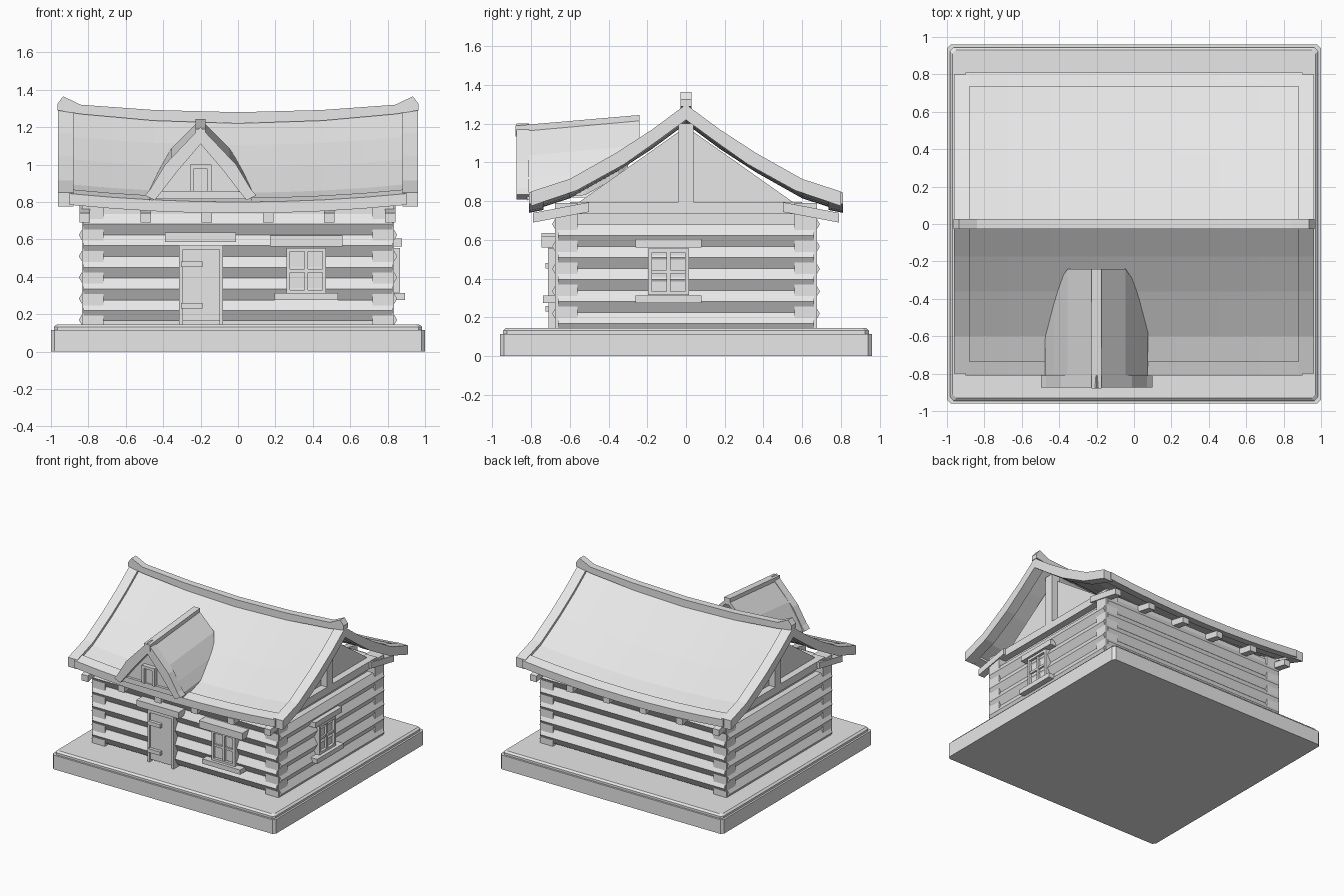
import bpy, bmesh
from mathutils import Vector

if "Cube" in bpy.data.objects:
    bpy.data.objects.remove(bpy.data.objects["Cube"], do_unlink=True)

GREY = (0.8, 0.8, 0.8, 1)
mat = bpy.data.materials.new("plain grey")
mat.use_nodes = True
mat.diffuse_color = GREY
mat.node_tree.nodes["Principled BSDF"].inputs["Base Color"].default_value = GREY


def loft(name, loops):
    """Solid skinned through matching closed loops, capped at both ends."""
    bm = bmesh.new()
    rings = [[bm.verts.new(Vector(p)) for p in loop] for loop in loops]
    n = len(rings[0])
    for a, b in zip(rings, rings[1:]):
        for i in range(n):
            j = (i + 1) % n
            bm.faces.new((a[i], a[j], b[j], b[i]))
    bm.faces.new(rings[0])
    bm.faces.new(rings[-1])
    bmesh.ops.recalc_face_normals(bm, faces=bm.faces)
    me = bpy.data.meshes.new(name)
    bm.to_mesh(me)
    bm.free()
    me.materials.append(mat)
    ob = bpy.data.objects.new(name, me)
    bpy.context.scene.collection.objects.link(ob)
    return ob


def box(name, x0, x1, y0, y1, z0, z1):
    return loft(name, [[(x0, y0, z), (x1, y0, z), (x1, y1, z), (x0, y1, z)]
                       for z in (z0, z1)])


def log(name, along, half, offset, z, r=0.066):
    """Six-sided log with one edge pointing out of the wall."""
    h = r * 0.866
    section = [(r, 0), (r / 2, h), (-r / 2, h), (-r, 0), (-r / 2, -h), (r / 2, -h)]
    if along == "x":
        loops = [[(e, offset + a, z + b) for a, b in section] for e in (-half, half)]
    else:
        loops = [[(offset + a, e, z + b) for a, b in section] for e in (-half, half)]
    return loft(name, loops)


def wall_box(name, side, u0, u1, z0, z1, d0, d1):
    """Box on the front or the left wall: u runs along it, d points out."""
    if side == "front":
        return box(name, u0, u1, -d1, -d0, z0, z1)
    return box(name, d0, d1, u0, u1, z0, z1)


# Base slab with chamfered corners and a raised lip
def outline(hx, hy, z, c=0.02):
    return [(-hx + c, -hy, z), (hx - c, -hy, z), (hx, -hy + c, z), (hx, hy - c, z),
            (hx - c, hy, z), (-hx + c, hy, z), (-hx, hy - c, z), (-hx, -hy + c, z)]


loft("base_slab", [outline(1, 0.96, 0), outline(1, 0.96, 0.115),
                   outline(0.985, 0.945, 0.115), outline(0.985, 0.945, 0.132),
                   outline(0.97, 0.93, 0.145)])

# Walls: core, logs interlocked at half height, corner posts
box("wall_core", -0.77, 0.77, -0.62, 0.62, 0.14, 0.79)
for s in (-1, 1):
    for i in range(5):
        log("long_wall_log", "x", 0.825, s * 0.625, 0.22 + i * 0.1155)
    for i in range(5):
        log("side_wall_log", "y", 0.66, s * 0.785, 0.17 + i * 0.1135)
    box("side_top_plate", s * 0.73, s * 0.825, -0.6, 0.6, 0.735, 0.795)
    box("long_top_plate", -0.72, 0.72, s * 0.58, s * 0.66, 0.69, 0.77)
    for t in (-1, 1):
        box("corner_post", s * 0.72, s * 0.835, t * 0.56, t * 0.675, 0.14, 0.79)

# Gable triangles and king posts
for s in (-1, 1):
    loft("gable_wall", [[(s * x, -0.56, 0.79), (s * x, 0.56, 0.79), (s * x, 0, 1.185)]
                        for x in (0.7, 0.77)])
    box("gable_post", s * 0.75, s * 0.825, -0.038, 0.038, 0.79, 1.2)

# Roof: bent slopes that sag towards the middle
TOP = [(0, 1.30), (0.175, 1.17), (0.36, 1.05), (0.60, 0.915), (0.80, 0.85)]
UNDER = [(0, 1.22), (0.15, 1.11), (0.32, 0.99), (0.565, 0.855), (0.80, 0.775)]
STATIONS = [-0.9, -0.675, -0.45, -0.225, 0, 0.225, 0.45, 0.675, 0.9]


def sag(x):
    return -0.045 * (1 - (x / 0.9) ** 2)


for s in (-1, 1):
    loft("roof_slope", [[(x, s * y, z - 0.02 + sag(x)) for y, z in TOP] +
                        [(x, s * y, z - 0.055 + sag(x)) for y, z in reversed(TOP)]
                        for x in STATIONS])
    loft("eave_board", [[(x, s * y, z + sag(x)) for y, z in
                         ((0.735, 0.868), (0.81, 0.845), (0.81, 0.785), (0.735, 0.8))]
                        for x in STATIONS])
    for t in (-1, 1):
        loft("rake_board", [[(t * x, s * y, z) for y, z in TOP + UNDER[::-1]]
                            for x in (0.88, 0.962)])
    # Rafter tails under the eaves
    for i in range(6):
        x = -0.82 + i * 0.327
        loft("rafter_tail", [[(x - 0.028, s * y, z), (x + 0.028, s * y, z),
                              (x + 0.028, s * y, z + 0.05), (x - 0.028, s * y, z + 0.05)]
                             for y, z in ((0.5, 0.745), (0.79, 0.69))])

# Ridge cap with upturned tips
half_cap = [(0.965, 1.29, 1.325), (0.935, 1.285, 1.365), (0.84, 1.27, 1.32),
            (0.45, 1.235, 1.292)]
cap = [(-x, a, b) for x, a, b in half_cap] + [(0, 1.22, 1.28)] + half_cap[::-1]
loft("ridge_cap", [[(x, -0.028, a), (x, 0.028, a), (x, 0.028, b), (x, -0.028, b)]
                   for x, a, b in cap])

# Dormer
DX = -0.2
RAKE_OUT = [(0, 1.2), (0.19, 1.0), (0.27, 0.867), (0.298, 0.835)]
RAKE_IN = [(0, 1.11), (0.12, 0.97), (0.205, 0.86), (0.245, 0.81)]
SLOPE = [(0, 1.19, -0.24), (0.155, 1.035, -0.24), (0.23, 0.92, -0.35), (0.275, 0.84, -0.52)]
for s in (-1, 1):
    loft("dormer_rake", [[(DX + s * h, y, z) for h, z in RAKE_OUT + RAKE_IN[::-1]]
                         for y in (-0.875, -0.81)])
    loft("dormer_slope", [[(DX + s * h, -0.82, z), (DX + s * h, back, z + 0.09 * (back + 0.82)),
                           (DX + s * h, back, z + 0.09 * (back + 0.82) - 0.035),
                           (DX + s * h, -0.82, z - 0.035)] for h, z, back in SLOPE])
loft("dormer_wall", [[(DX - 0.235, y, 0.82), (DX + 0.235, y, 0.82), (DX, y, 1.13)]
                     for y in (-0.83, -0.3)])
loft("dormer_ridge", [[(DX - 0.027, y, z), (DX + 0.027, y, z),
                       (DX + 0.027, y, z + 0.055), (DX - 0.027, y, z + 0.055)]
                      for y, z in ((-0.88, 1.135), (-0.24, 1.19))])
box("dormer_sill", DX - 0.24, DX + 0.24, -0.85, -0.8, 0.815, 0.856)
for s in (-1, 1):
    box("dormer_window_jamb", DX + s * 0.035, DX + s * 0.057, -0.865, -0.82, 0.856, 0.98)
box("dormer_window_head", DX - 0.057, DX + 0.057, -0.865, -0.82, 0.978, 1.0)
box("dormer_window_pane", DX - 0.035, DX + 0.035, -0.84, -0.82, 0.856, 0.978)

# Door with frame, hinges and lintel
for x in (-0.315, -0.1):
    box("door_jamb", x, x + 0.02, -0.71, -0.6, 0.14, 0.565)
box("door_head", -0.315, -0.08, -0.71, -0.6, 0.545, 0.567)
box("door_panel", -0.295, -0.1, -0.7, -0.6, 0.165, 0.546)
for z in (0.23, 0.452):
    box("door_hinge", -0.305, -0.19, -0.725, -0.69, z, z + 0.03)
box("door_lintel", -0.39, -0.01, -0.745, -0.6, 0.585, 0.637)


# Windows with frame, glazing bars, lintel and sill
def window(side, u, z0, z1, d, lintel, sill):
    w, bar = 0.106, 0.02
    wall_box("window_pane", side, u - w, u + w, z0, z1, d - 0.1, d - 0.022)
    for s in (-1, 1):
        wall_box("window_jamb", side, u + s * w, u + s * (w - bar), z0, z1, d - 0.1, d)
    for z in (z0, z1 - bar):
        wall_box("window_rail", side, u - w, u + w, z, z + bar, d - 0.1, d)
    mid = (z0 + z1) / 2
    wall_box("window_upright", side, u - 0.01, u + 0.01, z0, z1, d - 0.1, d - 0.006)
    wall_box("window_crossbar", side, u - w, u + w, mid - 0.009, mid + 0.009, d - 0.1, d - 0.008)
    wall_box("window_lintel", side, u - lintel[0], u + lintel[0], lintel[1], lintel[2],
             d - 0.1, d + lintel[3])
    wall_box("window_sill", side, u - sill[0], u + sill[0], 0.275, 0.313, d - 0.1, d + sill[1])


window("front", 0.365, 0.31, 0.555, 0.712, (0.195, 0.562, 0.62, 0.033), (0.17, 0.025))
window("left", -0.09, 0.315, 0.555, 0.867, (0.17, 0.562, 0.605, 0.01), (0.17, 0.025))
